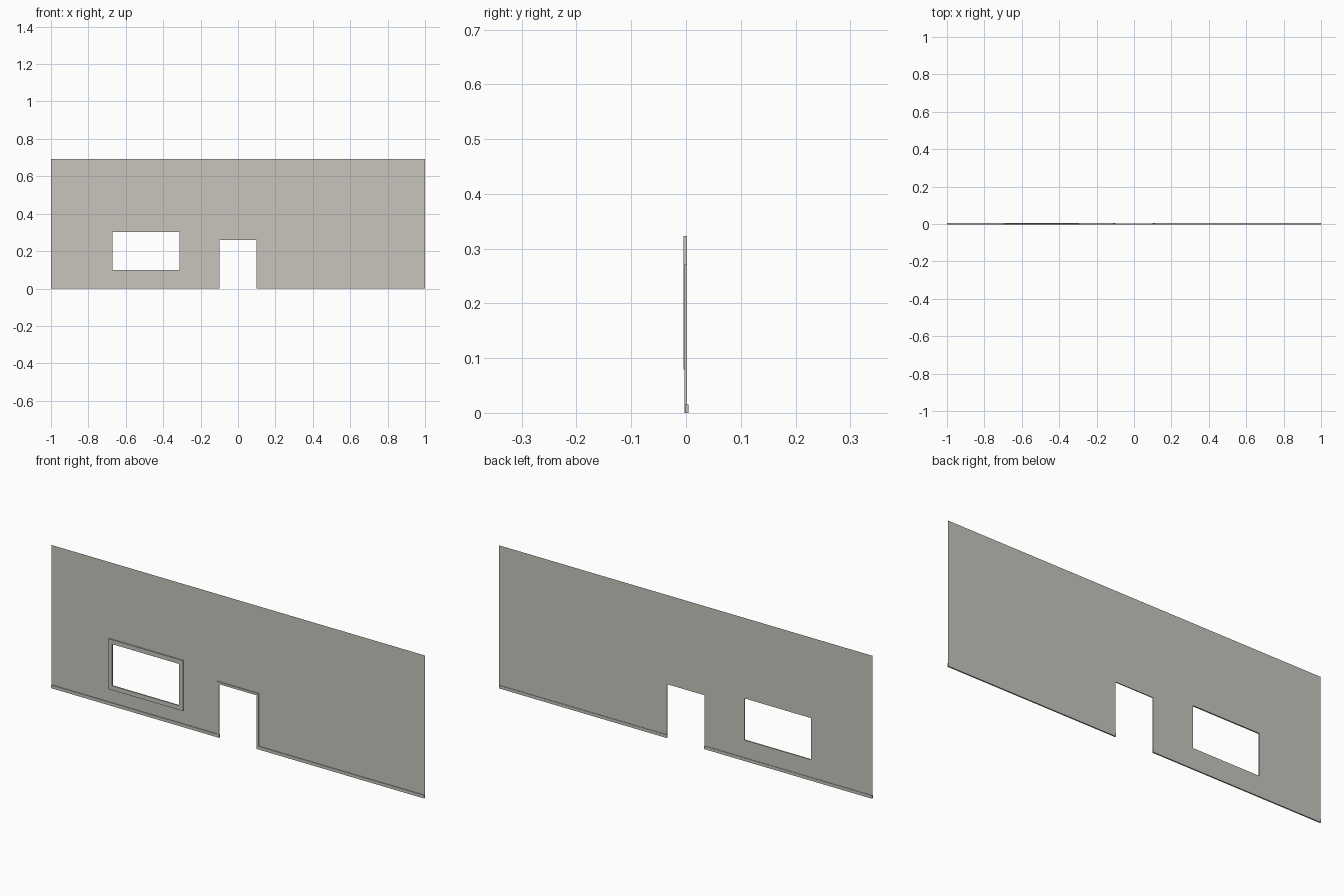
import bpy
import bmesh

if "Cube" in bpy.data.objects:
    bpy.data.objects.remove(bpy.data.objects["Cube"])

mat = bpy.data.materials.new("warm grey plaster")
mat.diffuse_color = (0.58, 0.56, 0.51, 1)
mat.use_nodes = True
mat.node_tree.nodes["Principled BSDF"].inputs["Base Color"].default_value = mat.diffuse_color

WALL_Y = 0.002


def finish(name, bm):
    mesh = bpy.data.meshes.new(name)
    bm.to_mesh(mesh)
    bm.free()
    mesh.materials.append(mat)
    obj = bpy.data.objects.new(name, mesh)
    bpy.context.collection.objects.link(obj)
    return obj


def extruded(name, cells, y0, y1):
    """Extrude a connected set of x-z rectangles from y0 back to y1."""
    bm = bmesh.new()
    for x0, x1, z0, z1 in cells:
        bm.faces.new([bm.verts.new((x, y0, z)) for x, z in
                      ((x0, z0), (x1, z0), (x1, z1), (x0, z1))])
    bmesh.ops.remove_doubles(bm, verts=bm.verts, dist=1e-5)
    if y1 > y0:
        front = list(bm.faces)
        new = bmesh.ops.extrude_face_region(bm, geom=front, use_keep_orig=True)
        verts = [v for v in new["geom"] if isinstance(v, bmesh.types.BMVert)]
        bmesh.ops.translate(bm, verts=verts, vec=(0, y1 - y0, 0))
        bmesh.ops.recalc_face_normals(bm, faces=bm.faces)
    return finish(name, bm)


def grid_cells(xs, zs, holes):
    """All cells of a grid except those inside a hole."""
    cells = []
    for x0, x1 in zip(xs, xs[1:]):
        for z0, z1 in zip(zs, zs[1:]):
            cx, cz = (x0 + x1) / 2, (z0 + z1) / 2
            if not any(a < cx < b and c < cz < d for a, b, c, d in holes):
                cells.append((x0, x1, z0, z1))
    return cells


window = (-0.672, -0.314, 0.10, 0.302)
door = (-0.10, 0.10, 0.0, 0.26)

# Thin wall sheet with a window and a door opening
extruded("wall", grid_cells([-1, window[0], window[1], door[0], door[1], 1],
                            [0, window[2], door[3], window[3], 0.692],
                            [window, door]), WALL_Y, WALL_Y)

# Window surround
t = 0.021
extruded("window_frame", grid_cells(
    [window[0] - t, window[0], window[1], window[1] + t],
    [window[2] - t, window[2], window[3], window[3] + t], [window]),
    -0.0045, WALL_Y)

# Door surround, open at the floor
t = 0.011
extruded("door_frame", grid_cells(
    [door[0] - t, door[0], door[1], door[1] + t],
    [0, door[3], door[3] + t], [door]), -0.0025, WALL_Y)

# Skirting on both sides of the door
for name, x0, x1 in (("left_skirting", -1, door[0]),
                     ("right_skirting", door[1], 1)):
    extruded(name, [(x0, x1, 0, 0.015)], -0.002, 0.0045)
